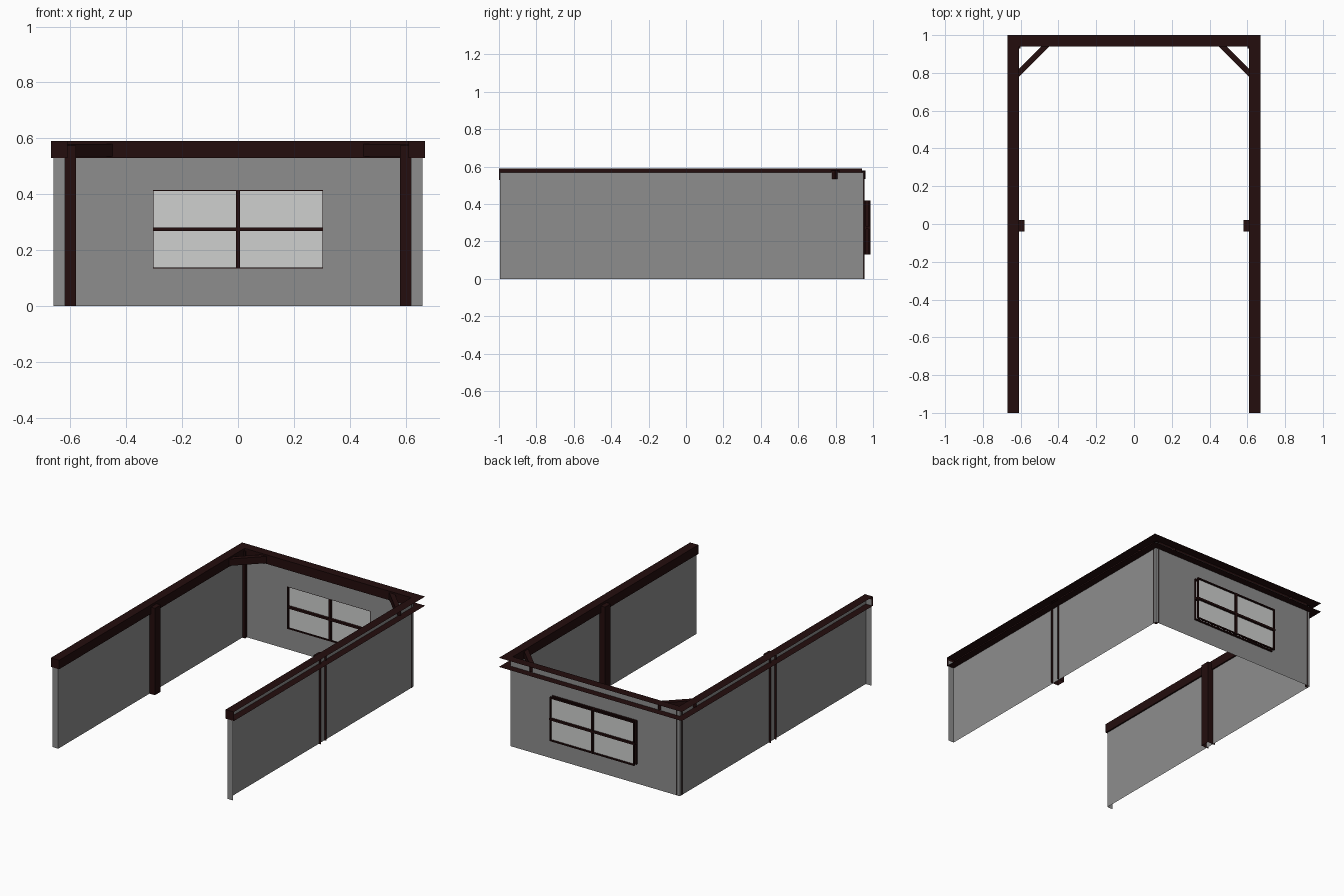
import bpy, math
from mathutils import Matrix, Vector

if "Cube" in bpy.data.objects:
    bpy.data.objects.remove(bpy.data.objects["Cube"])


def material(name, rgb):
    m = bpy.data.materials.new(name)
    m.diffuse_color = (*rgb, 1)
    m.use_nodes = True
    m.node_tree.nodes["Principled BSDF"].inputs["Base Color"].default_value = m.diffuse_color
    return m


WALL = material("wall_grey", (0.27, 0.27, 0.27))
WOOD = material("dark_brown_wood", (0.017, 0.004, 0.004))
GLASS = material("pale_glass", (0.62, 0.63, 0.62))


def mesh(name, verts, faces, mat):
    me = bpy.data.meshes.new(name)
    me.from_pydata(verts, [], faces)
    me.materials.append(mat)
    ob = bpy.data.objects.new(name, me)
    bpy.context.collection.objects.link(ob)
    return ob


SIDES = {"-z": (0, 2, 3, 1), "+z": (4, 5, 7, 6), "-y": (0, 1, 5, 4),
         "+y": (2, 6, 7, 3), "-x": (0, 4, 6, 2), "+x": (1, 3, 7, 5)}


def shell(name, lo, hi, mat, skip=()):
    """Box between two corners, leaving out the hidden sides in skip."""
    v = [(x, y, z) for z in (lo[2], hi[2]) for y in (lo[1], hi[1]) for x in (lo[0], hi[0])]
    return mesh(name, v, [f for k, f in SIDES.items() if k not in skip], mat)


def mirrored(ob):
    m = ob.modifiers.new("mirror", "MIRROR")
    m.use_axis = (True, False, False)
    return ob


# Side walls with a short return at the open end
path = [(0.66, -0.995), (0.62, -0.995), (0.62, 0.95)]
v = [(x, y, z) for z in (0, 0.57) for x, y in path]
mirrored(mesh("side_wall", v, [(0, 1, 4, 3), (1, 2, 5, 4)], WALL))

# Back wall with a window opening
corners = [(-1, 0), (1, 0), (1, 1), (-1, 1)]
v = [(0.62 * x, 0.95, 0.57 * z) for x, z in corners]
v += [(0.305 * x, 0.95, 0.135 + 0.28 * z) for x, z in corners]
mesh("back_wall", v, [(i, (i + 1) % 4, (i + 1) % 4 + 4, i + 4) for i in range(4)], WALL)

# Mitred top beam: a channel open to the outside, swept round the three walls
profile = [(0.06, 0.53), (0, 0.53), (0, 0.59), (0.06, 0.59)]
v = []
for o, z in profile:
    w, b = 0.61 + o, 0.94 + o
    v += [(-w, -1, z), (-w, b, z), (w, b, z), (w, -1, z)]
f = [(4 * r + c, 4 * r + c + 1, 4 * r + c + 5, 4 * r + c + 4) for r in range(3) for c in range(3)]
f += [(0, 4, 8, 12), (3, 15, 11, 7)]
mesh("top_beam", v, f, WOOD)

# Middle and corner posts, set into the walls
mirrored(shell("middle_post", (0.58, -0.04, 0), (0.635, 0.02, 0.575), WOOD, ("+x", "-z")))
mirrored(shell("corner_post", (0.60, 0.93, 0), (0.624, 0.954, 0.575), WOOD, ("+x", "+y", "-z")))

# Diagonal corner braces
half = math.hypot(0.165, 0.165) / 2
brace = shell("corner_brace", (-half, -0.015, 0.535), (half, 0.015, 0.58), WOOD)
brace.data.transform(Matrix.Translation(Vector((0.5425, 0.8675, 0)))
                     @ Matrix.Rotation(math.radians(-45), 4, "Z"))
mirrored(brace)

# Window: pane, inner and outer frame, glazing bars
mesh("window_glass", [(0.305 * x, 0.972, 0.135 + 0.28 * z) for x, z in corners], [(0, 1, 2, 3)], GLASS)
for label, y0, y1 in (("inner", 0.951, 0.963), ("outer", 0.975, 0.985)):
    mirrored(shell(label + "_frame_side", (0.302, y0, 0.13), (0.31, y1, 0.42), WOOD))
    for part, z in (("bottom", 0.13), ("top", 0.412)):
        shell(label + "_frame_" + part, (-0.31, y0, z), (0.31, y1, z + 0.008), WOOD)
shell("vertical_glazing_bar", (-0.007, 0.955, 0.13), (0.007, 0.986, 0.42), WOOD)
shell("horizontal_glazing_bar", (-0.314, 0.955, 0.268), (0.314, 0.986, 0.281), WOOD)
